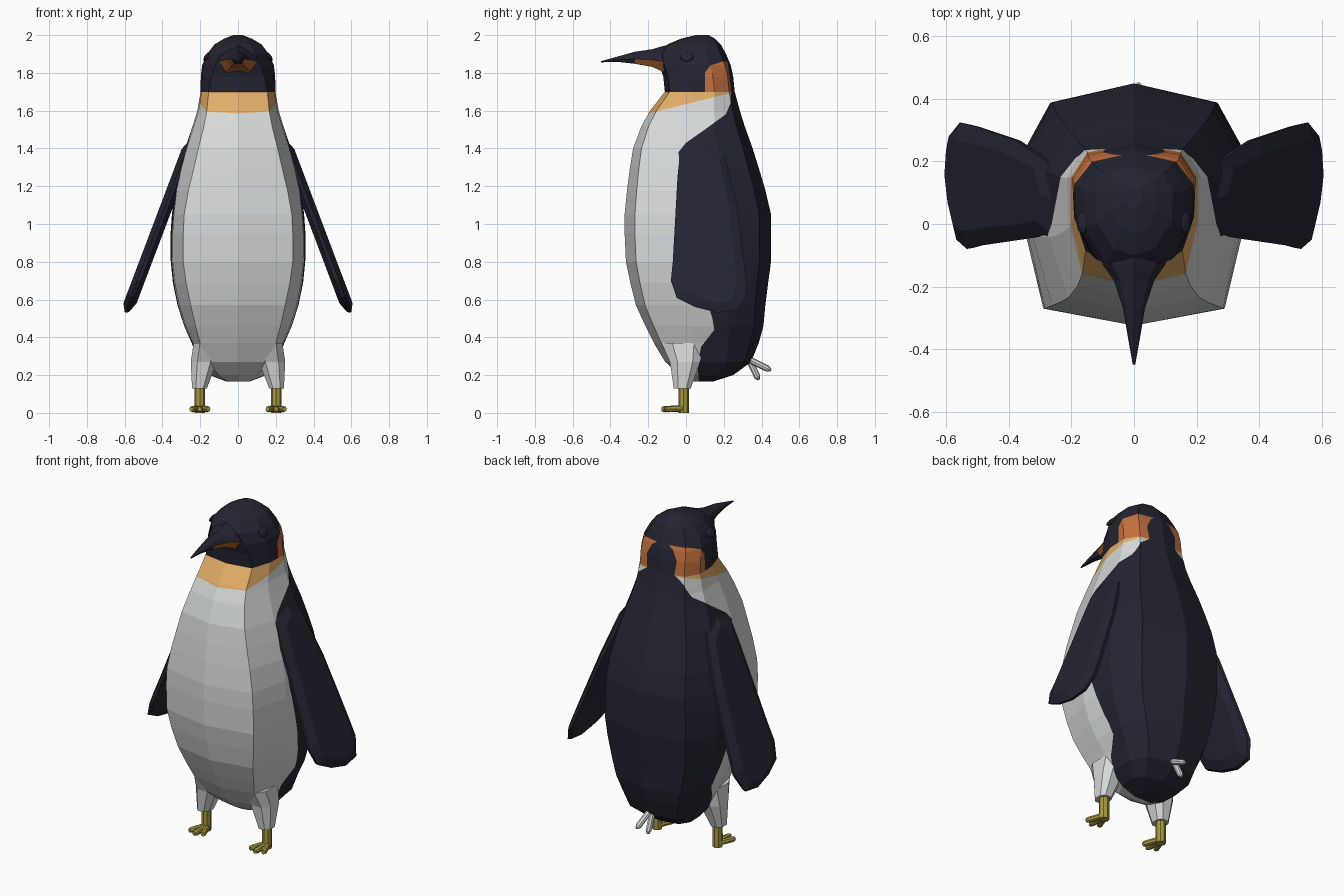
import bpy, bmesh, math
from mathutils import Vector

if "Cube" in bpy.data.objects:
    bpy.data.objects.remove(bpy.data.objects["Cube"])


def material(name, rgb):
    m = bpy.data.materials.new(name)
    m.diffuse_color = (*rgb, 1)
    m.use_nodes = True
    m.node_tree.nodes["Principled BSDF"].inputs["Base Color"].default_value = m.diffuse_color
    return m


DARK = material("dark_plumage", (0.018, 0.018, 0.032))
WHITE = material("white_plumage", (0.68, 0.70, 0.70))
AMBER = material("amber_neck", (0.76, 0.42, 0.14))
EAR = material("ear_orange", (0.54, 0.16, 0.05))
BILL = material("bill_orange", (0.42, 0.13, 0.03))
YELLOW = material("foot_yellow", (0.40, 0.32, 0.055))


def finish(name, bm, mats, rule=None):
    """Turn a bmesh into a flat shaded object, colouring faces by rule."""
    bmesh.ops.recalc_face_normals(bm, faces=bm.faces[:])
    for f in bm.faces:
        f.smooth = False
        if rule:
            f.material_index = rule(f)
    me = bpy.data.meshes.new(name)
    bm.to_mesh(me)
    bm.free()
    for m in mats:
        me.materials.append(m)
    ob = bpy.data.objects.new(name, me)
    bpy.context.collection.objects.link(ob)
    return ob


def loft(rings):
    """Skin equal-length rings of points and cap both ends."""
    bm = bmesh.new()
    vs = [[bm.verts.new(p) for p in r] for r in rings]
    n = len(vs[0])
    for a, b in zip(vs, vs[1:]):
        for i in range(n):
            bm.faces.new((a[i], a[(i + 1) % n], b[(i + 1) % n], b[i]))
    bm.faces.new(vs[0])
    bm.faces.new(vs[-1])
    return bm


def rod(name, a, b, r, mat, sides=8, tip=0.7):
    """Straight rod with tapered ends."""
    a, b = Vector(a), Vector(b)
    d = b - a
    q = d.to_track_quat('Z', 'Y')
    rings = []
    for t, k in ((0, tip), (0.12, 1), (0.85, 1), (1, tip)):
        rings.append([a + d * t + q @ Vector((r * k * math.cos(2 * math.pi * i / sides),
                                              r * k * math.sin(2 * math.pi * i / sides), 0))
                      for i in range(sides)])
    return finish(name, loft(rings), [mat])


def interp(line, z):
    for (z0, y0), (z1, y1) in zip(line, line[1:]):
        if z <= z1:
            return y0 + (y1 - y0) * (z - z0) / (z1 - z0)
    return line[-1][1]


def bisect(bm, faces, co, no):
    geom = set(faces)
    for f in faces:
        geom.update(f.edges)
        geom.update(f.verts)
    bmesh.ops.bisect_plane(bm, geom=list(geom), dist=1e-5, plane_co=co, plane_no=no)


def cut_line(bm, line):
    """Cut the mesh along a (z, y) polyline seen from the side."""
    for z, _ in line:
        bisect(bm, bm.faces[:], (0, 0, z), (0, 0, 1))
    for (z0, y0), (z1, y1) in zip(line, line[1:]):
        band = [f for f in bm.faces if z0 < f.calc_center_median().z < z1]
        if band:
            bisect(bm, band, (0, y0, z0), (0, z1 - z0, y0 - y1))


# Body and head: z, front y, back y, front corner x, side x
BODY = [(.165, .03, .14, .04, .06), (.20, -.03, .25, .10, .15), (.27, -.11, .345, .17, .21),
        (.37, -.17, .385, .20, .245), (.46, -.215, .41, .225, .285), (.57, -.265, .42, .25, .32),
        (.69, -.295, .435, .275, .345), (.80, -.318, .45, .29, .356), (.95, -.325, .45, .29, .357),
        (1.05, -.325, .45, .285, .35), (1.18, -.312, .42, .262, .335), (1.29, -.298, .387, .235, .31),
        (1.40, -.28, .353, .21, .28), (1.52, -.235, .31, .18, .24), (1.60, -.19, .285, .165, .215),
        (1.70, -.112, .258, .155, .198), (1.78, -.12, .25, .14, .197), (1.84, -.14, .237, .12, .19),
        (1.90, -.15, .212, .09, .163), (1.95, -.10, .185, .065, .125), (1.98, -.03, .155, .04, .075),
        (2.0, .05, .12, .015, .025)]


def body_ring(z, yf, yb, xc, xs):
    d = yb - yf
    half = [(xc, yf + .07 * d), (xs * .97, yf + .375 * d), (xs, yf + .71 * d), (xs * .75, yb - .08 * d)]
    return ([(0, yf, z)] + [(x, y, z) for x, y in half] + [(0, yb, z)]
            + [(-x, y, z) for x, y in reversed(half)])


BACK = [(.16, .07), (.25, .06), (.35, .08), (.44, .15), (.50, .14), (.80, .05), (1.0, 0), (1.38, -.04),
        (1.43, 0), (1.50, .10), (1.58, .21), (1.64, .236), (1.70, .24), (1.86, .22)]
EAR_FRONT = [(1.70, .10), (1.80, .10), (1.84, .13), (1.86, .19)]
bm = loft([body_ring(*r) for r in BODY])
cut_line(bm, BACK)
cut_line(bm, EAR_FRONT)
bisect(bm, bm.faces[:], (0, 0, 1.635), (0, -.25, 1))


def plumage(f):
    c = f.calc_center_median()
    if c.z > 1.86 or c.y > interp(BACK, c.z):
        return 0
    if c.z > 1.70:
        return 3 if c.y > interp(EAR_FRONT, c.z) else 0
    return 2 if c.z > 1.635 + .25 * c.y else 1


finish("body", bm, [DARK, WHITE, AMBER, EAR], plumage)

# Beak: y, top z, bottom z, half width
BEAK = [(-.06, 1.955, 1.77, .12), (-.13, 1.94, 1.81, .10), (-.18, 1.925, 1.832, .065),
        (-.27, 1.912, 1.848, .035), (-.36, 1.887, 1.858, .02), (-.45, 1.862, 1.856, .004)]
bm = loft([[(0, y, t), (.7 * w, y, t * .75 + b * .25), (w, y, t * .4 + b * .6), (.6 * w, y, b),
            (-.6 * w, y, b), (-w, y, t * .4 + b * .6), (-.7 * w, y, t * .75 + b * .25)]
           for y, t, b, w in BEAK])
finish("beak", bm, [DARK, BILL],
       lambda f: int(f.normal.z < -.3 and -.28 < f.calc_center_median().y < -.09))

# Flipper outline (y, z) as seen from the side
FLIPPER = [(.08, 1.45), (-.03, 1.40), (-.045, 1.25), (-.07, .80), (-.08, .70), (-.05, .61), (.05, .56),
           (.17, .53), (.28, .545), (.325, .64), (.315, .75), (.27, 1.10), (.20, 1.38)]


def flipper_ring(s, k, off):
    cy, cz = .12, .98
    pts = [(cy + (y - cy) * k, cz + (z - cz) * (1 - (1 - k) * .4)) for y, z in FLIPPER]
    return [(s * (.262 + .378 * (1.4 - z) + off), y, z) for y, z in pts]


for s, side in ((-1, "left"), (1, "right")):
    finish(side + "_flipper", loft([flipper_ring(s, .72, -.035), flipper_ring(s, .98, -.012),
                                    flipper_ring(s, 1, .008), flipper_ring(s, .72, .035)]), [DARK])

    # Eye: flattened almond on the side of the head
    bm = bmesh.new()
    bmesh.ops.create_uvsphere(bm, u_segments=10, v_segments=6, radius=1)
    for v in bm.verts:
        v.co = (s * (.164 + .016 * v.co.x - .012 * v.co.z), .005 + .038 * v.co.y, 1.885 + .025 * v.co.z)
    finish(side + "_eye", bm, [DARK])

    # Thigh: z, inner x, outer x, front y, back y
    rings = []
    for z, x0, x1, y0, y1 in ((.37, .10, .235, -.13, .10), (.27, .11, .25, -.085, .075),
                              (.13, .165, .243, -.065, .025)):
        mx, my = (x0 + x1) / 2, (y0 + y1) / 2
        cx, cy = (x1 - x0) / 2, (y1 - y0) / 2
        rings.append([(s * (mx + cx * a), my + cy * b, z) for a, b in
                      ((-1, -.5), (-.5, -1), (.5, -1), (1, -.5), (1, .5), (.5, 1), (-.5, 1), (-1, .5))])
    finish(side + "_thigh", loft(rings), [WHITE])

    # Shank and three toes
    rod(side + "_shank", (s * .202, -.013, 0), (s * .202, -.013, .16), .028, YELLOW, tip=1)
    for dx in (-1, 0, 1):
        rod(side + "_toe", (s * .202 + dx * .006, -.01, .022),
            (s * .202 + dx * .045, -.13 + .02 * abs(dx), .02), .017, YELLOW)

# Small tail feathers
rod("upper_tail_feather", (.01, .33, .285), (.015, .45, .225), .017, WHITE, tip=.4)
rod("lower_tail_feather", (-.01, .335, .28), (-.015, .385, .175), .017, WHITE, tip=.4)
